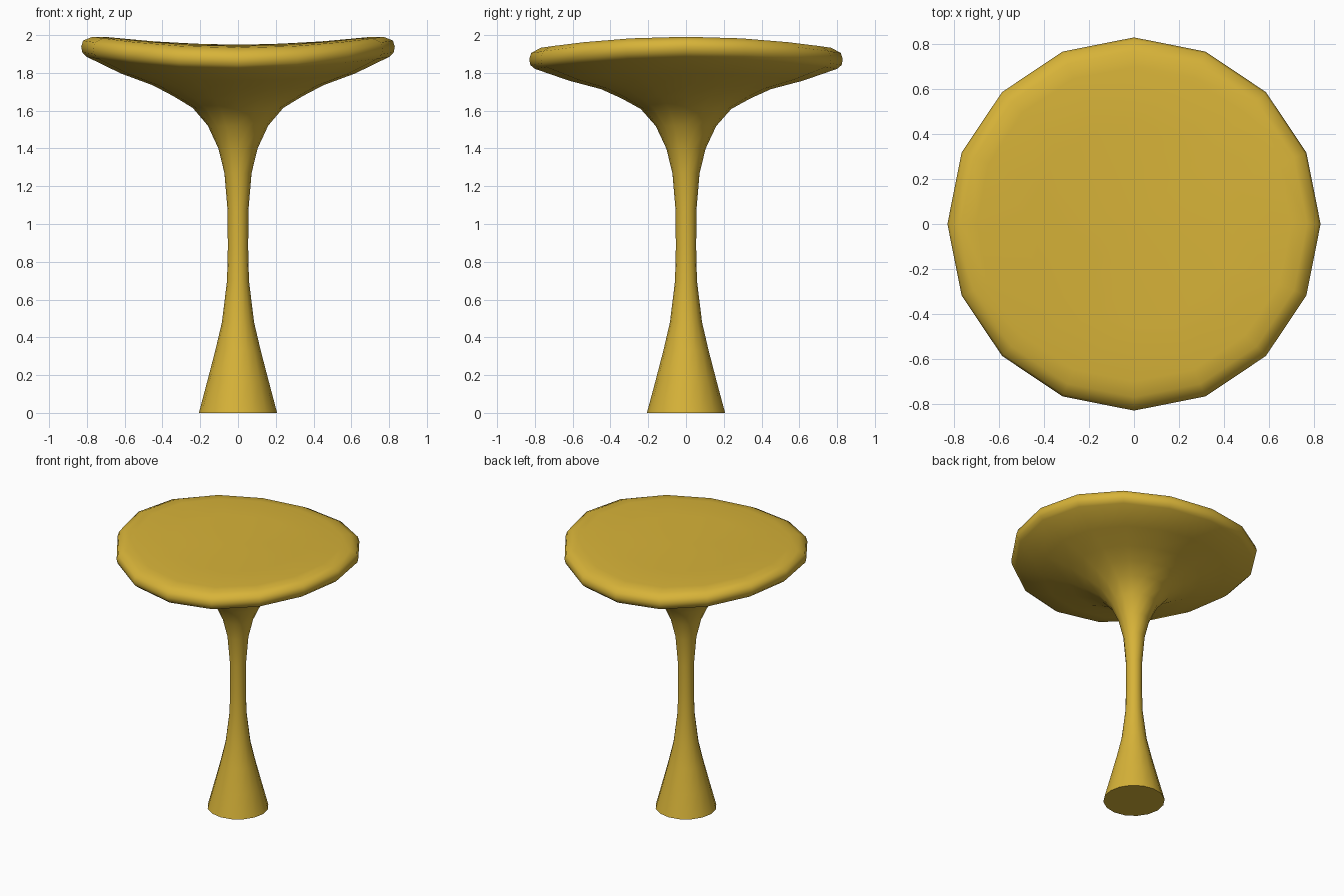
import bpy, bmesh, math

if "Cube" in bpy.data.objects:
    bpy.data.objects.remove(bpy.data.objects["Cube"])

SEGMENTS = 16
RIM = 0.83      # seat radius
SADDLE = 0.034  # height of the saddle curve at the rim

# Radius and height, from the foot up the stem, under the seat and over the rim
profile = [(0.207, 0), (0.163, 0.165), (0.12, 0.33), (0.085, 0.48), (0.058, 0.70),
           (0.054, 0.87), (0.055, 1.07), (0.072, 1.27), (0.104, 1.40), (0.16, 1.52),
           (0.24, 1.612), (0.34, 1.67), (0.45, 1.724), (0.62, 1.778), (0.80, 1.853),
           (0.824, 1.875), (0.83, 1.905), (0.82, 1.938), (0.77, 1.962), (0.70, 1.966),
           (0.45, 1.957), (0.20, 1.951)]

gold = bpy.data.materials.new("mustard gold")
gold.diffuse_color = (0.68, 0.45, 0.04, 1)
gold.use_nodes = True
gold.node_tree.nodes["Principled BSDF"].inputs["Base Color"].default_value = gold.diffuse_color


def saddle(r, angle):
    """Raise the left and right sides, lower the front and back."""
    return SADDLE * (r / RIM) ** 2 * math.cos(2 * angle)


bm = bmesh.new()
rings = []
for r, z in profile:
    ring = []
    for i in range(SEGMENTS):
        a = math.tau * i / SEGMENTS
        ring.append(bm.verts.new((r * math.cos(a), r * math.sin(a), z + (saddle(r, a) if z > 0 else 0))))
    rings.append(ring)

# Stem and seat skin
for low, high in zip(rings, rings[1:]):
    for i in range(SEGMENTS):
        j = (i + 1) % SEGMENTS
        bm.faces.new((low[i], low[j], high[j], high[i]))

# Flat foot and seat centre
for v in rings[0]:
    v.co.z = 0
bm.faces.new(rings[0][::-1])
centre = bm.verts.new((0, 0, 1.95))
for i in range(SEGMENTS):
    bm.faces.new((rings[-1][i], rings[-1][(i + 1) % SEGMENTS], centre))
bmesh.ops.recalc_face_normals(bm, faces=bm.faces)

mesh = bpy.data.meshes.new("pedestal_stool")
bm.to_mesh(mesh)
bm.free()
mesh.materials.append(gold)
stool = bpy.data.objects.new("pedestal_stool", mesh)
bpy.context.collection.objects.link(stool)

# Smooth skin with a sharp edge around the foot
bpy.context.view_layer.objects.active = stool
stool.select_set(True)
bpy.ops.object.shade_smooth_by_angle(angle=math.radians(60))
